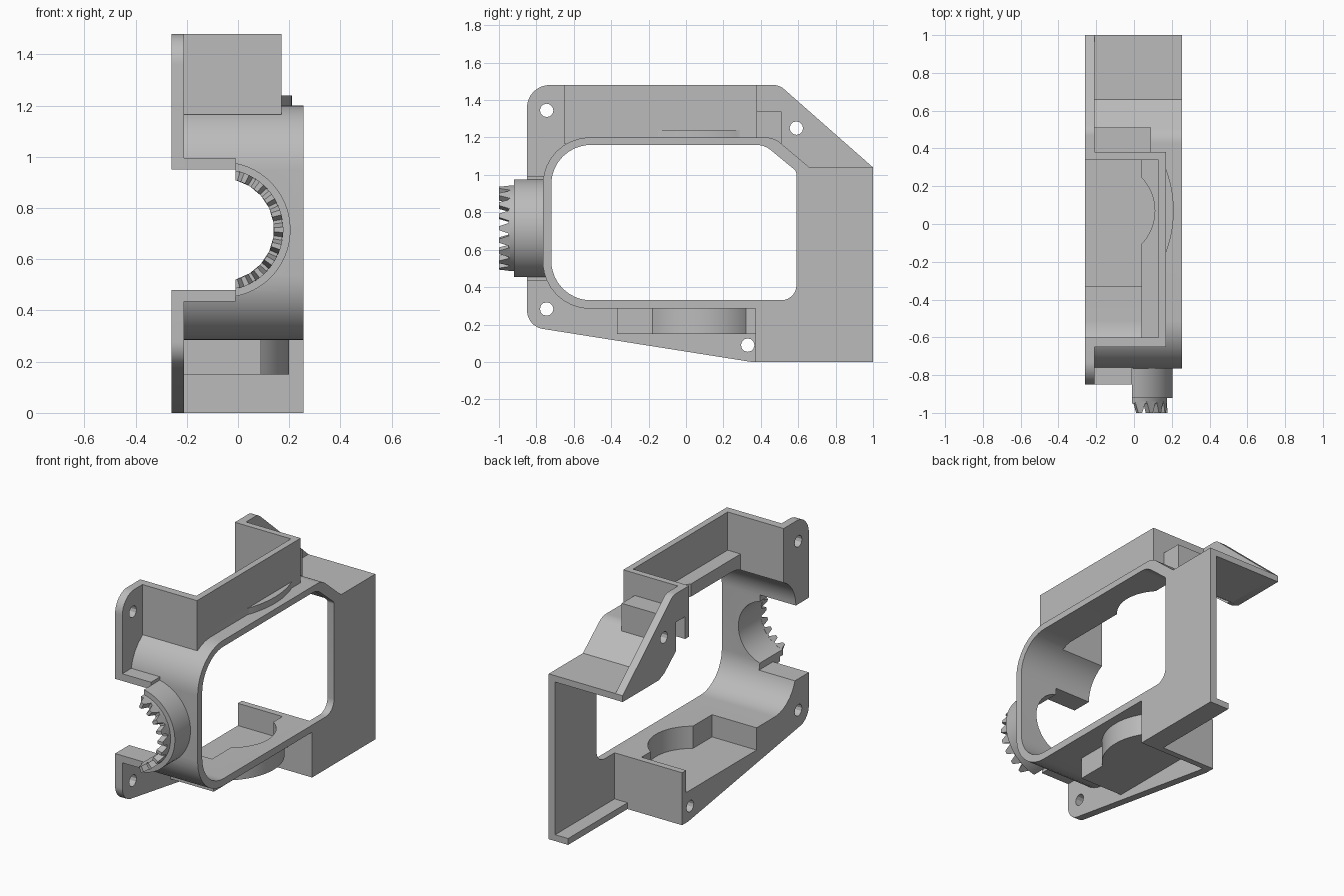
import bpy, bmesh, math
from mathutils import Vector

old = bpy.data.objects.get("Cube")
if old:
    bpy.data.objects.remove(old, do_unlink=True)

grey = bpy.data.materials.new("plain grey")
grey.use_nodes = True
grey.diffuse_color = (0.5, 0.5, 0.5, 1)
grey.node_tree.nodes["Principled BSDF"].inputs["Base Color"].default_value = (0.5, 0.5, 0.5, 1)

LEFT, RIGHT = -0.26, 0.255      # open side and window side
AX, AZ = -0.06, 0.715           # axis of the front bearing


def make(name, bm):
    bmesh.ops.recalc_face_normals(bm, faces=bm.faces)
    me = bpy.data.meshes.new(name)
    bm.to_mesh(me)
    bm.free()
    me.materials.append(grey)
    ob = bpy.data.objects.new(name, me)
    bpy.context.scene.collection.objects.link(ob)
    return ob


def prism(name, pts, axis, lo, hi):
    """Extrude a 2D outline along an axis."""
    def place(p, d):
        return {"x": (d, p[0], p[1]), "y": (p[0], d, p[1]), "z": (p[0], p[1], d)}[axis]
    bm = bmesh.new()
    rings = [[bm.verts.new(place(p, d)) for p in pts] for d in (lo, hi)]
    for r in rings:
        bm.faces.new(r)
    n = len(pts)
    for i in range(n):
        j = (i + 1) % n
        bm.faces.new((rings[0][i], rings[0][j], rings[1][j], rings[1][i]))
    return make(name, bm)


def box(name, x, y, z):
    return prism(name, [(x[0], y[0]), (x[1], y[0]), (x[1], y[1]), (x[0], y[1])], "z", *z)


def arc(cx, cy, r, a0, a1, n=24):
    return [(cx + r * math.cos(a0 + (a1 - a0) * i / n),
             cy + r * math.sin(a0 + (a1 - a0) * i / n)) for i in range(n + 1)]


def rounded(corners, n=10):
    """Outline from (u, v, radius) corners."""
    out = []
    for i, c in enumerate(corners):
        p = Vector(c[:2])
        r = c[2] if len(c) > 2 else 0
        if not r:
            out.append(tuple(p))
            continue
        a = (Vector(corners[i - 1][:2]) - p).normalized()
        b = (Vector(corners[(i + 1) % len(corners)][:2]) - p).normalized()
        half = a.angle(b) / 2
        mid = p + (a + b).normalized() * r / math.sin(half)
        s = p + a * r / math.tan(half) - mid
        e = p + b * r / math.tan(half) - mid
        for k in range(n + 1):
            out.append(tuple(mid + (s * (1 - k / n) + e * k / n).normalized() * r))
    return out


def bulged(x0, x1, y0, y1, half, rise, cy=0.07):
    """Rectangle whose x1 side carries a round bulge."""
    r = (half * half + rise * rise) / (2 * rise)
    a = math.asin(half / r)
    return [(x0, y0), (x1, y0)] + arc(x1 + rise - r, cy, r, -a, a) + [(x1, y1), (x0, y1)]


def cut(ob, cutters):
    for c in cutters:
        m = ob.modifiers.new("cut", "BOOLEAN")
        m.operation, m.solver, m.object = "DIFFERENCE", "EXACT", c
    dg = bpy.context.evaluated_depsgraph_get()
    me = bpy.data.meshes.new_from_object(ob.evaluated_get(dg))
    ob.modifiers.clear()
    ob.data = me


# Cutters
window = prism("window_cutter", rounded([(-0.72, 0.33, 0.21), (0.59, 0.33, 0.08),
               (0.59, 1.02, 0.03), (0.42, 1.16, 0.12), (-0.72, 1.16, 0.21)]), "x", -0.5, 0.5)
rear = prism("rear_cutter", [(0.41, -0.1), (1.1, -0.1), (1.1, 1.0), (0.64, 1.0),
             (0.45, 1.14), (0.41, 1.14)], "x", -0.5, 0.21)
top_room = box("top_room_cutter", (-0.5, 0.13), (-0.6, 0.34), (1.24, 1.7))
top_gap = prism("top_gap_cutter", bulged(-0.5, 0.04, -0.6, 0.34, 0.175, 0.07), "z", 1.08, 1.5)
block_room = box("block_room_cutter", (-0.5, 0.05), (0.38, 0.47), (1.1, 1.3))
pocket_room = prism("pocket_room_cutter", bulged(-0.5, 0.05, -0.33, 0.37, 0.21, 0.11), "z", 0.19, 0.4)
bore = prism("bore_cutter", arc(AX, AZ, 0.2, 0, 2 * math.pi * 47 / 48, 47), "y", -1.2, -0.6)
slot = box("slot_cutter", (-0.5, -0.01), (-1.2, -0.6), (AZ - 0.235, AZ + 0.235))
screws = [prism("screw_cutter", arc(y, z, 0.036, 0, 2 * math.pi * 11 / 12, 11), "x", -0.5, 0)
          for y, z in ((-0.745, 1.345), (-0.745, 0.283), (0.59, 1.25), (0.33, 0.09))]
cutters = [window, rear, top_room, top_gap, block_room, pocket_room, bore, slot] + screws

# Main housing wall with the window
housing = prism("housing", rounded([(-0.765, 0.285, 0.25), (0.41, 0.285), (0.41, 0), (1, 0),
                (1, 1.04), (0.66, 1.04), (0.47, 1.2, 0.12), (-0.765, 1.2, 0.25)]), "x", LEFT, RIGHT)
cut(housing, [window, rear, top_gap, block_room, pocket_room, bore, slot])

# Mounting flange with screw holes
flange = prism("flange", rounded([(-0.85, 1.48, 0.12), (0.5, 1.48, 0.08), (1, 1.04), (1, 1.0),
               (0.64, 1.0), (0.41, 1.1), (0.41, 0), (0.35, 0), (-0.85, 0.19, 0.1)]), "x", LEFT, -0.21)
cut(flange, [window, top_room, top_gap, block_room, pocket_room, slot] + screws)

# Raised open box on top, with its shallow outer bulge
top_box = box("top_box", (LEFT, 0.17), (-0.65, 0.38), (1.165, 1.48))
cut(top_box, [top_room, top_gap])
top_bulge = prism("top_bulge", bulged(0.14, 0.17, -0.58, 0.33, 0.22, 0.04), "z", 1.18, 1.24)

# Small hollow block behind the top box
rear_block = box("rear_block", (LEFT, 0.09), (0.36, 0.51), (1.165, 1.34))
cut(rear_block, [block_room, top_gap, top_room])

# Pocket under the floor
lower_pocket = prism("lower_pocket", bulged(LEFT, 0.09, -0.37, 0.41, 0.25, 0.11), "z", 0.15, 0.3)
cut(lower_pocket, [pocket_room])

# Cross wall and foot ledge of the rear part
box("cross_wall", (LEFT, RIGHT), (0.372, 0.41), (0, 0.33))
box("foot_ledge", (0.12, RIGHT), (0.41, 1), (0, 0.04))

# Front bearing: straight collar, round boss and crown ring
collar = box("bearing_collar", (LEFT, -0.01), (-0.85, -0.722), (AZ - 0.28, AZ + 0.28))
cut(collar, [slot])


def half_round(name, r, y0, y1):
    a = math.acos(0.05 / r)
    ob = prism(name, arc(AX, AZ, r, -a, a, 28), "y", y0, y1)
    cut(ob, [bore])


half_round("bearing_boss", 0.265, -0.92, -0.722)
half_round("crown_ring", 0.235, -0.95, -0.91)

# Crown teeth
bm = bmesh.new()
count = 9
step = math.radians(150) / count
for i in range(count):
    a = math.radians(-75) + i * step
    ends = []
    for r in (0.2, 0.237):
        ends.append([bm.verts.new((AX + r * math.cos(a + f * step), y, AZ + r * math.sin(a + f * step)))
                     for f, y in ((0.05, -0.94), (0.95, -0.94), (0.65, -1.0), (0.35, -1.0))])
    for e in ends:
        bm.faces.new(e)
    for k in range(4):
        j = (k + 1) % 4
        bm.faces.new((ends[0][k], ends[0][j], ends[1][j], ends[1][k]))
make("crown_teeth", bm)

# Tidy up and shade
for c in cutters:
    bpy.data.objects.remove(c, do_unlink=True)
bpy.ops.object.select_all(action="DESELECT")
for ob in bpy.context.scene.objects:
    if ob.type == "MESH":
        ob.select_set(True)
        bpy.context.view_layer.objects.active = ob
bpy.ops.object.shade_smooth_by_angle(angle=math.radians(25))
